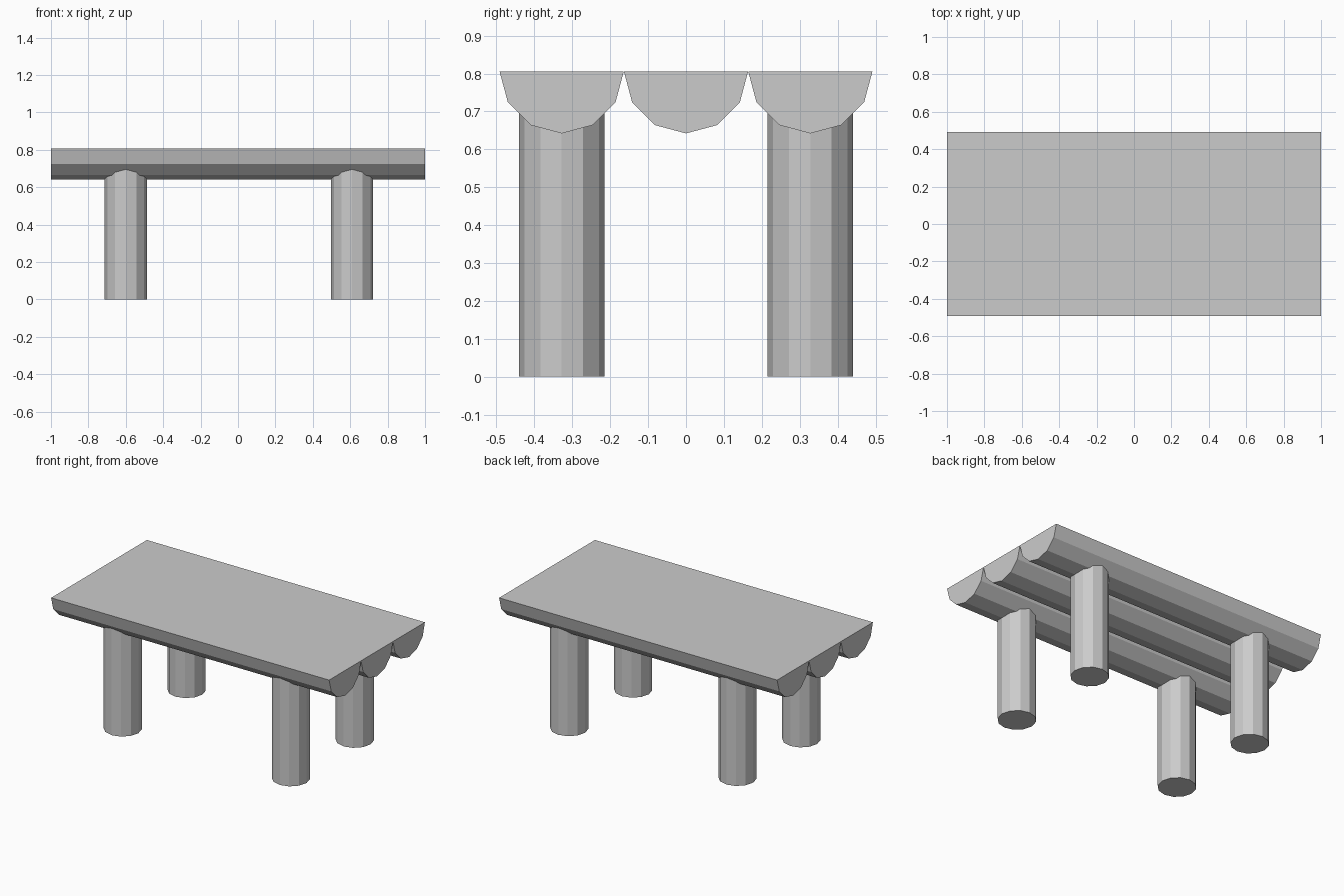
import bpy, bmesh
from math import sin, cos, pi

if "Cube" in bpy.data.objects:
    bpy.data.objects.remove(bpy.data.objects["Cube"])

TOP, LOG_R, LEG_R = 0.806, 0.164, 0.113


def prism(name, profile, direction):
    """Closed prism: extrude a flat profile along a direction."""
    bm = bmesh.new()
    face = bm.faces.new([bm.verts.new(p) for p in profile])
    new = bmesh.ops.extrude_face_region(bm, geom=[face], use_keep_orig=True)["geom"]
    bmesh.ops.translate(bm, vec=direction,
                        verts=[v for v in new if isinstance(v, bmesh.types.BMVert)])
    bmesh.ops.recalc_face_normals(bm, faces=bm.faces)
    mesh = bpy.data.meshes.new(name)
    bm.to_mesh(mesh)
    bm.free()
    obj = bpy.data.objects.new(name, mesh)
    bpy.context.collection.objects.link(obj)
    return obj


# Table top: three half logs, flat side up
for i, side in enumerate(("front", "middle", "back")):
    y = (i - 1) * 2 * LOG_R
    half = [(-1, y + LOG_R * cos(a * pi / 6), TOP - LOG_R * sin(a * pi / 6))
            for a in range(7)]
    prism(f"{side}_half_log", half, (2, 0, 0))

# Legs: upright 12-sided posts sunk into the outer logs
for sy, side in ((-1, "front"), (1, "back")):
    for x, end in ((-0.6, "left"), (0.61, "right")):
        ring = [(x + LEG_R * cos(a * pi / 6), sy * 2 * LOG_R + LEG_R * sin(a * pi / 6), 0)
                for a in range(12)]
        prism(f"{side}_{end}_leg", ring, (0, 0, 0.71))
